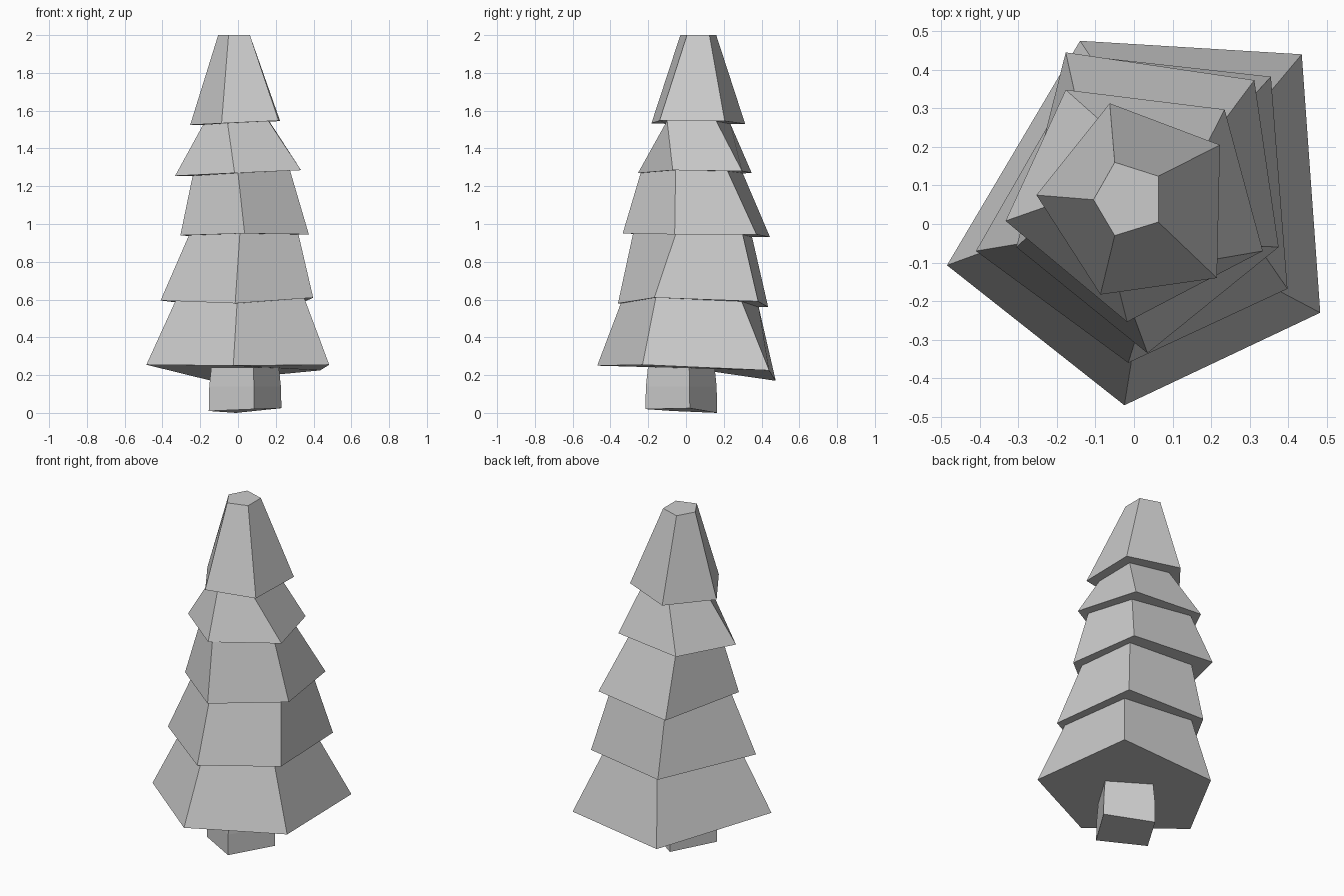
import bpy

def loft(name, rings):
    """Skin a stack of equal-sized vertex rings and cap both ends."""
    n = len(rings[0])
    verts = [v for r in rings for v in r]
    faces = [tuple(reversed(range(n)))]
    for k in range(len(rings) - 1):
        a, b = k * n, (k + 1) * n
        for i in range(n):
            j = (i + 1) % n
            faces.append((a + i, a + j, b + j, b + i))
    last = (len(rings) - 1) * n
    faces.append(tuple(range(last, last + n)))
    mesh = bpy.data.meshes.new(name)
    mesh.from_pydata(verts, [], faces)
    mesh.update()
    obj = bpy.data.objects.new(name, mesh)
    bpy.context.collection.objects.link(obj)
    return obj

# Flared lower rim of each tier: five hand-cut corners, counter-clockwise
rims = [
    [(-.485, -.107, .255), (-.025, -.47, .25), (.483, -.23, .255), (.435, .44, .225), (-.14, .475, .17)],
    [(-.41, -.07, .595), (-.015, -.36, .58), (.398, -.168, .61), (.355, .382, .59), (-.12, .435, .56)],
    [(-.305, -.06, .94), (.035, -.335, .95), (.375, -.06, .945), (.312, .373, .945), (-.177, .445, .93)],
    [(-.333, .008, 1.255), (-.018, -.254, 1.27), (.334, -.07, 1.285), (.235, .297, 1.28), (-.177, .348, 1.27)],
    [(-.253, .075, 1.525), (-.087, -.183, 1.533), (.215, -.14, 1.547), (.223, .205, 1.545), (-.063, .313, 1.53)],
]
# Narrow upper end of each tier, tucked against the rim above
necks = [
    [(-.33, -.05), (-.005, -.345), (.35, -.16), (.313, .295), (-.08, .385)],
    [(-.26, -.045), (.01, -.28), (.32, -.055), (.28, .30), (-.11, .35)],
    [(-.24, 0), (0, -.24), (.275, -.055), (.198, .22), (-.145, .30)],
    [(-.185, .06), (-.055, -.105), (.16, -.10), (.165, .16), (-.05, .235)],
    [(-.105, .063), (-.05, -.03), (.063, .005), (.063, .124), (-.05, .16)],
]
rings = []
for k, (rim, neck) in enumerate(zip(rims, necks)):
    tops = [v[2] for v in rims[k + 1]] if k < 4 else [2.0] * 5
    rings += [rim, [(x, y, z) for (x, y), z in zip(neck, tops)]]
loft("foliage", rings)

# Square trunk, turned and tapering, with a slightly uneven foot
corners = [(.085, -.215), (.23, .02), (-.01, .165), (-.155, -.07)]
foot = [.02, .025, 0, .01]
cx, cy = .038, -.025

def trunk_ring(s, heights):
    return [(cx + (x - cx) * s, cy + (y - cy) * s, h) for (x, y), h in zip(corners, heights)]

loft("trunk", [trunk_ring(1, foot), trunk_ring(.985, [.14] * 4), trunk_ring(.93, [.24] * 4)])
